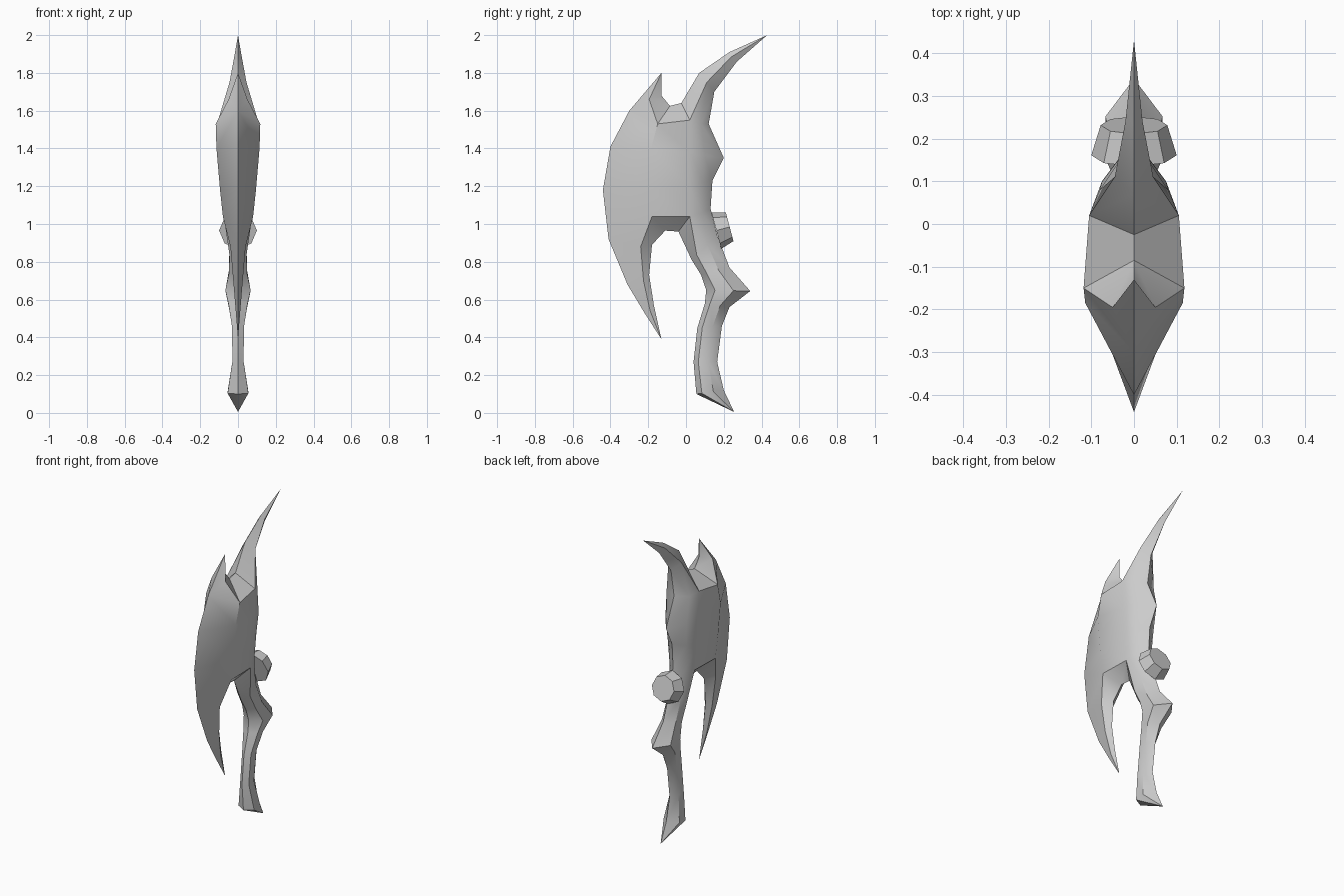
import bpy, bmesh, math
from mathutils import Vector

cube = bpy.data.objects.get("Cube")
if cube:
    bpy.data.objects.remove(cube)

steel = bpy.data.materials.new("plain_grey")
steel.use_nodes = True
grey = (0.6, 0.6, 0.6, 1)
steel.diffuse_color = grey
steel.node_tree.nodes["Principled BSDF"].inputs["Base Color"].default_value = grey


def finish(name, bm):
    """Weld, orient and shade a mesh, then link it as an object."""
    bmesh.ops.remove_doubles(bm, verts=bm.verts, dist=0.0005)
    bmesh.ops.recalc_face_normals(bm, faces=bm.faces)
    mesh = bpy.data.meshes.new(name)
    bm.to_mesh(mesh)
    bm.free()
    mesh.materials.append(steel)
    obj = bpy.data.objects.new(name, mesh)
    bpy.context.collection.objects.link(obj)
    bpy.ops.object.select_all(action='DESELECT')
    obj.select_set(True)
    bpy.context.view_layer.objects.active = obj
    bpy.ops.object.shade_smooth_by_angle(angle=math.radians(35))
    return obj


def strip(bm, line_a, line_b):
    """Bridge two lines of (y, z, half width) points on both sides."""
    for side in (1, -1):
        for i in range(len(line_a) - 1):
            loop = []
            for p in (line_a[i], line_a[i + 1], line_b[i + 1], line_b[i]):
                if p not in loop:
                    loop.append(p)
            if len(loop) > 2:
                bm.faces.new([bm.verts.new((side * w, y, z)) for y, z, w in loop])


def edge(*points):
    """Points on the centre plane."""
    return [(y, z, 0) for y, z in points]


# Outlines on the centre plane
cutting = edge((-.13, 1.8), (-.3, 1.6), (-.4, 1.41), (-.44, 1.18),
               (-.41, .92), (-.31, .68), (-.22, .53), (-.13, .39))
notch = edge((-.13, 1.8), (-.13, 1.68), (-.085, 1.625), (-.025, 1.64),
             (.07, 1.8), (.23, 1.91), (.43, 2))
back = edge((.12, 1.53), (.2, 1.35), (.14, 1.23), (.13, 1.08))
horn_back = edge((.15, 1.7), (.27, 1.86))
inner = edge((-.17, .57), (-.195, .73), (-.18, .89), (-.11, .965), (-.04, .96))
top, beak, horn_tip = cutting[0], cutting[-1], notch[-1]

# Raised ridges on the flank
rib = [(-.195, 1.66, .05), (-.15, 1.53, .118), (-.185, 1.4, .114),
       (-.185, 1.18, .095), (-.18, 1.04, .08), (-.24, .88, .04),
       (-.225, .7, .025), (-.19, .54, .012)]
flank = [(.02, 1.55, .105), (.02, 1.38, .1), (.02, 1.2, .09), (.02, 1.04, .075)]
rear = [(.08, 1.53, .08), (.1, 1.36, .075), (.09, 1.22, .065), (.085, 1.06, .055)]
horn = [(.11, 1.75, .045), (.24, 1.885, .02)]

bm = bmesh.new()
# Blade: outer bevel, inner bevel of the lower beak, arch over the handle
strip(bm, cutting[:5] + cutting[4:], rib + [beak])
strip(bm, rib[4:] + [beak], [inner[2], inner[2], inner[1], inner[0], beak])
strip(bm, [rib[4], rib[4], flank[3], flank[3]],
      [inner[2], inner[3], inner[3], inner[4]])
# Body walls
strip(bm, rib[1:5], flank)
strip(bm, flank, rear)
strip(bm, rear, back)
# Notch and horn
strip(bm, [top, rib[0], rib[1], flank[0]] + horn + [horn_tip], notch)
strip(bm, [flank[0], horn[0]], [rear[0], horn[0]])
strip(bm, [rear[0]] + horn + [horn_tip], [back[0]] + horn_back + [horn_tip])

# Handle: front y, z, back y, z, half width
stations = [(.03, .81, .165, .94, .045), (.08, .73, .23, .77, .048),
            (.107, .65, .34, .645, .067), (.1, .58, .23, .56, .05),
            (.06, .45, .19, .46, .031), (.04, .27, .165, .27, .03),
            (.055, .1, .2, .12, .055)]
previous = [inner[4], flank[3], rear[3], back[3]]
for fy, fz, by, bz, w in stations:
    ring = [(fy, fz, 0)]
    for t in (.2, .62):
        ring.append((fy + (by - fy) * t, fz + (bz - fz) * t, w))
    ring.append((by, bz, 0))
    strip(bm, previous, ring)
    previous = ring
# Pointed foot
strip(bm, previous, edge((.255, .005)) * 4)
finish("axe_body", bm)

# Tapered eight-sided knob on the back
bm = bmesh.new()
bmesh.ops.create_cone(bm, cap_ends=True, segments=8, radius1=.1, radius2=.078, depth=.073)
axis = Vector((0, .97, .26))
turn = axis.to_track_quat('Z', 'Y').to_matrix()
bmesh.ops.rotate(bm, verts=bm.verts, matrix=turn)
bmesh.ops.translate(bm, verts=bm.verts, vec=(0, .196, .975))
finish("back_knob", bm)
